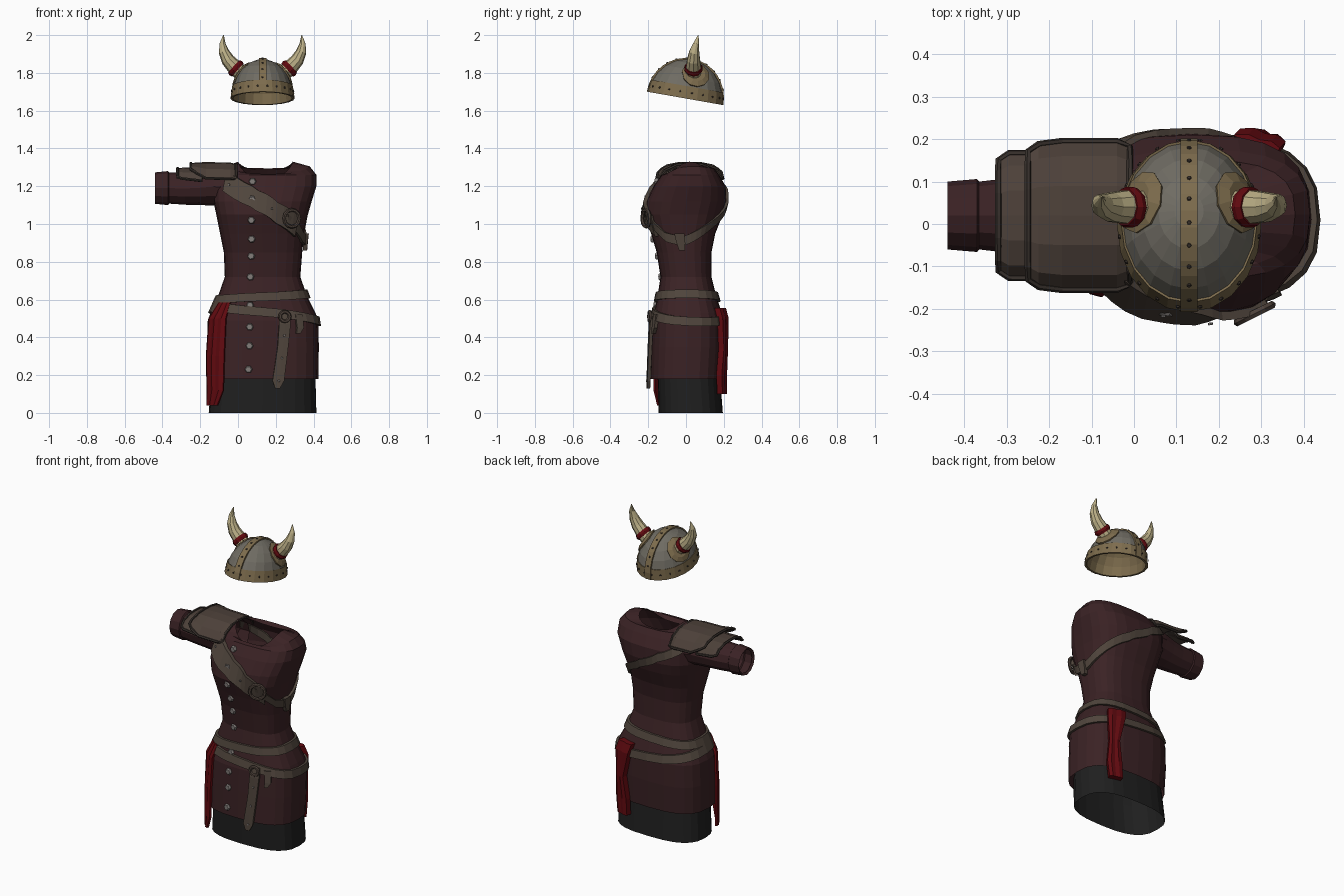
import bpy, bmesh
from math import sin, cos, radians, pi, copysign
from mathutils import Vector, Matrix

if "Cube" in bpy.data.objects:
    bpy.data.objects.remove(bpy.data.objects["Cube"])


def material(name, r, g, b):
    m = bpy.data.materials.new(name)
    m.use_nodes = True
    m.diffuse_color = (r, g, b, 1)
    m.node_tree.nodes["Principled BSDF"].inputs["Base Color"].default_value = (r, g, b, 1)
    return m


MAROON = material("maroon cloth", .043, .016, .018)
BLACK = material("black cloth", .014, .014, .014)
LEATHER = material("brown leather", .075, .053, .042)
STRAP = material("strap leather", .079, .059, .045)
DARK = material("dark leather", .040, .031, .026)
STEEL = material("grey steel", .160, .150, .125)
BRASS = material("dull brass", .205, .150, .074)
BONE = material("horn bone", .50, .43, .24)
RED = material("red cloth", .120, .003, .005)
SILVER = material("button silver", .22, .20, .19)


# ---------- mesh helpers ----------
def make(name, pieces, mat, wrap=True, loop=False, caps=True, thick=0):
    """One object from several lofts; each piece is a list of rings of points."""
    bm = bmesh.new()
    for rings in pieces:
        vs = [[bm.verts.new(p) for p in ring] for ring in rings]
        n = len(vs[0])
        for i in range(len(vs) if loop else len(vs) - 1):
            a, b = vs[i], vs[(i + 1) % len(vs)]
            for j in range(n if wrap else n - 1):
                k = (j + 1) % n
                bm.faces.new((a[j], a[k], b[k], b[j]))
        if caps and wrap and not loop:
            bm.faces.new(vs[0])
            bm.faces.new(vs[-1])
    bmesh.ops.recalc_face_normals(bm, faces=bm.faces)
    me = bpy.data.meshes.new(name)
    bm.to_mesh(me)
    bm.free()
    me.materials.append(mat)
    ob = bpy.data.objects.new(name, me)
    bpy.context.collection.objects.link(ob)
    if thick:
        mod = ob.modifiers.new("thickness", "SOLIDIFY")
        mod.thickness = thick
    return ob


def tube(pts, radii, sides, ref, loop=False):
    rings, n = [], len(pts)
    for i, p in enumerate(pts):
        a = pts[i - 1] if loop or i else p
        b = pts[(i + 1) % n] if loop or i < n - 1 else p
        u = (b - a).cross(ref).normalized()
        v = (b - a).cross(u).normalized()
        rings.append([p + radii[i] * (u * cos(2 * pi * k / sides) + v * sin(2 * pi * k / sides))
                      for k in range(sides)])
    return rings


def stud(p, n, r, h, sides=8):
    n = n.normalized()
    return tube([p - n * h * .5, p + n * h * .5, p + n * h], [r, r, r * .8], sides,
                Vector((.1, 1, .2)))


# ---------- body surface: z, x min, x max, y min, y max ----------
ROWS = [(.18, -.16, .425, -.19, .19), (.35, -.165, .428, -.185, .2), (.49, -.16, .425, -.18, .2),
        (.53, -.145, .41, -.17, .19), (.62, -.105, .365, -.15, .16), (.72, -.07, .33, -.135, .135),
        (.85, -.075, .34, -.155, .135), (.95, -.095, .35, -.185, .155), (1.05, -.115, .37, -.22, .195),
        (1.12, -.13, .39, -.21, .213), (1.2, -.13, .415, -.172, .21), (1.26, -.11, .415, -.13, .175)]


def oval(row, deg, lift=0):
    z, x0, x1, y0, y1 = row
    c, s = cos(radians(deg)), sin(radians(deg))
    rx, ry = (x1 - x0) / 2, (y1 - y0) / 2
    out = Vector((c / rx, s / ry, 0)).normalized() * lift
    return Vector(((x0 + x1) / 2 + rx * copysign(abs(c) ** .73, c),
                   (y0 + y1) / 2 + ry * copysign(abs(s) ** .73, s), z)) + out


def skin(deg, z, lift=0):
    zc = min(max(z, ROWS[0][0]), ROWS[-1][0])
    for a, b in zip(ROWS, ROWS[1:]):
        if zc <= b[0]:
            f = (zc - a[0]) / (b[0] - a[0])
            p = oval([u + (v - u) * f for u, v in zip(a, b)], deg, lift)
            p.z = z
            return p


def outward(deg, z):
    return skin(deg, z, 1) - skin(deg, z)


def angle_at(x, z, side=-1):
    """Angle of the body point at x, on the front (-1) or the back (1)."""
    return side * min(range(1, 180), key=lambda d: abs(skin(d, z).x - x))


def band(path, width, lift):
    """Strap running round the body along (angle, height) points."""
    return [[skin(a, z + s * width / 2, l) for s, l in ((1, -.01), (1, lift), (-1, lift), (-1, -.01))]
            for a, z in path]


def hanging(pts, lift, cols=5):
    """Cloth or strap end hanging down the body; points are (angle, height, angular width)."""
    rings = []
    for a, z, w in pts:
        row = [a - w / 2 + w * k / (cols - 1) for k in range(cols)]
        fold = [lift + (.006 if k % 2 else 0) * (cols > 3) for k in range(cols)]
        rings.append([skin(d, z, l) for d, l in zip(row, fold)]
                     + [skin(d, z, .002) for d in reversed(row)])
    return rings


def smooth_path(pts, sub=4):
    out = []
    for a, b in zip(pts, pts[1:]):
        out += [tuple(u + (v - u) * k / sub for u, v in zip(a, b)) for k in range(sub)]
    return out + [pts[-1]]


# ---------- tunic and skirt ----------
AROUND = range(0, 360, 15)
body = [[oval(r, d) for d in AROUND] for r in ROWS]
for x0, x1, y0, y1, zf, zb, zs in ((-.06, .38, -.105, .15, 1.265, 1.295, 1.305),
                                   (0, .29, -.08, .115, 1.245, 1.285, 1.33)):
    ring = [oval((0, x0, x1, y0, y1), d) for d in AROUND]
    for p, d in zip(ring, AROUND):
        s = sin(radians(d))
        p.z = zs + ((zb if s > 0 else zf) - zs) * abs(s) ** 1.5
    body.append(ring)
make("tunic", [body], MAROON, caps=False)
SKIRT = [(0, -.155, .415, -.145, .195), (.19, -.14, .41, -.15, .18), (.3, -.12, .39, -.13, .16)]
make("skirt", [[[oval(r, d) for d in AROUND] for r in SKIRT]], BLACK, caps=False)

# sleeve with a turned cuff: x, centre z, y radius, z radius
SLEEVE = [(-.43, 1.19, .066, .07), (-.44, 1.19, .08, .083), (-.37, 1.19, .086, .09),
          (-.365, 1.19, .08, .082), (-.28, 1.188, .09, .086), (-.2, 1.192, .105, .092),
          (-.13, 1.198, .12, .1), (-.03, 1.19, .14, .115)]
make("sleeve", [[[Vector((x, .02 + ry * cos(k * pi / 6), cz + rz * sin(k * pi / 6)))
                  for k in range(12)] for x, cz, ry, rz in SLEEVE]], MAROON, caps=False)

# buttons down the front
buttons = []
for z in (1.225, 1.13, 1.02, .92, .83, .72, .57, .455, .355, .23):
    a = angle_at(.053 + .02 * z, z)
    buttons.append(stud(skin(a, z), outward(a, z), .02, .012, 6))
make("buttons", buttons, SILVER)

# ---------- belts ----------
make("waist_belt", [band([(d, .615 + .015 * cos(radians(d))) for d in AROUND], .045, .014)],
     STRAP, loop=True)
make("hip_belt", [band([(d, .52 - .035 * cos(radians(d)) - .015 * sin(radians(d))) for d in AROUND],
                       .047, .014)], STRAP, loop=True)
tail = smooth_path([(angle_at(.245, .53), .53, 12), (angle_at(.235, .35), .35, 10),
                    (angle_at(.215, .17), .17, 10), (angle_at(.205, .13), .13, 4)], 3)
make("belt_tail", [hanging(tail, .02, 3)], STRAP)
loop_angle = angle_at(.32, .5)
make("belt_loop", [hanging([(loop_angle, .52, 10), (loop_angle, .45, 9), (loop_angle - 3, .42, 5)],
                           .02, 3)], STRAP)

# chest strap from the right shoulder, under the left arm, and back up
front = [(angle_at(x, z), z) for x, z in ((-.06, 1.23), (.07, 1.145), (.2, 1.06), (.3, .99))]
back = [(angle_at(x, z, 1), z) for x, z in ((.33, .97), (.2, 1.07), (.05, 1.16), (-.08, 1.24))]
strap_path = smooth_path(front + [(-25, .93), (0, .91)] + back)
wide = len(front) * 4 - 3
make("chest_strap_front", [band(strap_path[:wide], .11, .02)], STRAP)
make("chest_strap_back", [band(strap_path[wide - 3:], .05, .014)], STRAP)
make("strap_end", [hanging([(-4, .95, 9), (-3, .9, 8), (-2, .86, 5)], .025, 3)], STRAP)


def ring_buckle(name, deg, z, r):
    n = outward(deg, z)
    u = Vector((0, 0, 1)).cross(n).normalized()
    v = n.cross(u)
    c = skin(deg, z, .022)
    pts = [c + u * r * cos(k * pi / 6) + v * r * sin(k * pi / 6) for k in range(12)]
    make(name, [tube(pts, [.01] * 12, 6, n, True)], LEATHER, loop=True)


ring_buckle("chest_buckle", angle_at(.275, 1.03), 1.03, .045)
ring_buckle("belt_buckle", angle_at(.245, .51), .51, .026)
spots = [(a, z, .02) for a, z in strap_path[1:wide - 3:3]] + [(a, z, .02) for a, z, w in tail[2:8:2]]
make("strap_studs", [stud(skin(a, z, l), outward(a, z), .006, .004) for a, z, l in spots], SILVER)

# ---------- red sashes ----------
make("front_sash", [hanging([(-137, .585, 24), (-143, .5, 36), (-146, .3, 40), (-147, .12, 38),
                             (-152, .04, 28)], .014, 7)], RED)
make("back_sash", [hanging([(62, .555, 26), (62, .5, 24), (60, .34, 14), (61, .2, 20), (63, .1, 18)],
                           .034)], RED)

# ---------- shoulder guard ----------
ARCH = [(-.175, -.095), (-.14, -.04), (-.07, -.005), (0, 0), (.07, -.005), (.14, -.04), (.175, -.095)]


def guard(name, cols):
    """Arched plate from columns of x, top height, half-width factor and drop factor."""
    grid = [[Vector((x, .02 + y * s, top + dz * drop)) for y, dz in ARCH] for x, top, s, drop in cols]
    make(name, [grid], LEATHER, wrap=False, thick=.012)
    edge = (grid[0] + [r[-1] for r in grid[1:-1]] + grid[-1][::-1] + [r[0] for r in grid[-2:0:-1]])
    make(name + "_rim", [tube(edge, [.008] * len(edge), 6, Vector((.2, .1, 1)), True)], DARK, loop=True)


guard("upper_shoulder_guard", [(-.01, 1.318, .92, .85), (-.04, 1.325, 1, .9), (-.17, 1.328, 1, .9),
                               (-.225, 1.325, .96, .55), (-.25, 1.322, .86, .35)])
guard("lower_shoulder_guard", [(-.19, 1.3, .84, .75), (-.295, 1.298, .84, .6), (-.32, 1.295, .74, .5)])

# ---------- helmet ----------
HELM = Matrix.Translation((.13, -.005, 1.665)) @ Matrix.Rotation(radians(-10), 4, 'X')
RX, RY, RZ = .165, .2, .208


def dome(deg, rise, s=1):
    d, t = radians(deg), radians(rise)
    return HELM @ Vector((RX * s * cos(d) * cos(t), RY * s * sin(d) * cos(t), RZ * s * sin(t)))


def dome_normal(p):
    q = HELM.inverted() @ p
    return HELM.to_3x3() @ Vector((q.x / RX ** 2, q.y / RY ** 2, q.z / RZ ** 2)).normalized()


def onto_dome(q, s):
    """Push a point in helmet space onto the dome scaled by s."""
    return HELM @ (q * (s / Vector((q.x / RX, q.y / RY, q.z / RZ)).length))


SPIN = [k * 18 for k in range(20)]
for name, mat, s in (("helmet_shell", STEEL, 1), ("helmet_lining", BRASS, .95)):
    make(name, [[[dome(d, t, s) for d in SPIN] for t in (0, 16, 32, 48, 64, 78, 89.5)]], mat, caps=False)
make("helmet_rim", [[[dome(d, t, s) for t, s in ((0, .95), (0, 1.03), (18, 1.025), (18, .98))]
                     for d in SPIN]], BRASS, loop=True)
crest = []
for k in range(17):
    p = radians(k * 180 / 16)
    crest.append([HELM @ Vector((x, RY * s * cos(p), RZ * s * sin(p)))
                  for x, s in ((-.02, .98), (-.02, 1.03), (.02, 1.03), (.02, .98))])
make("helmet_crest", [crest], BRASS)
spots = [dome(d + 9, 9, 1.02) for d in SPIN] + [dome(a, t, 1.03) for a in (90, -90) for t in range(22, 90, 15)]
make("helmet_rivets", [stud(p, dome_normal(p), .0055, .003, 6) for p in spots], DARK)

# horns with round plates and red bindings, mirrored about the helmet
HORN = [(.115, .038, 1.80, .042), (.15, .04, 1.832, .041), (.183, .04, 1.868, .036),
        (.204, .044, 1.91, .028), (.212, .054, 1.955, .016), (.207, .065, 2.0, .002)]
plates, horns, bindings = [], [], []
for side in (-1, 1):
    pts = [Vector((.13 + side * x, y, z)) for x, y, z, r in HORN]
    radii = [h[3] for h in HORN]
    horns.append(tube(pts, radii, 10, Vector((0, 1, 0))))
    a, b = pts[0].lerp(pts[1], .45), pts[0].lerp(pts[1], 1.05)
    bindings.append(tube([a, a.lerp(b, .5), b], [.046, .05, .045], 10, Vector((0, 1, 0))))
    c = Vector((side * .122, .04, .136))
    u, v = Vector((0, 1, 0)), Vector((-side * .75, 0, .66))
    plates.append([[onto_dome(c + r * (u * cos(k * pi / 5) + v * sin(k * pi / 5)), s)
                    for k in range(10)] for r, s in ((.08, .98), (.08, 1.04), (.045, 1.06))])
make("horn_plates", plates, BRASS)
make("horns", horns, BONE)
make("horn_bindings", bindings, RED)
